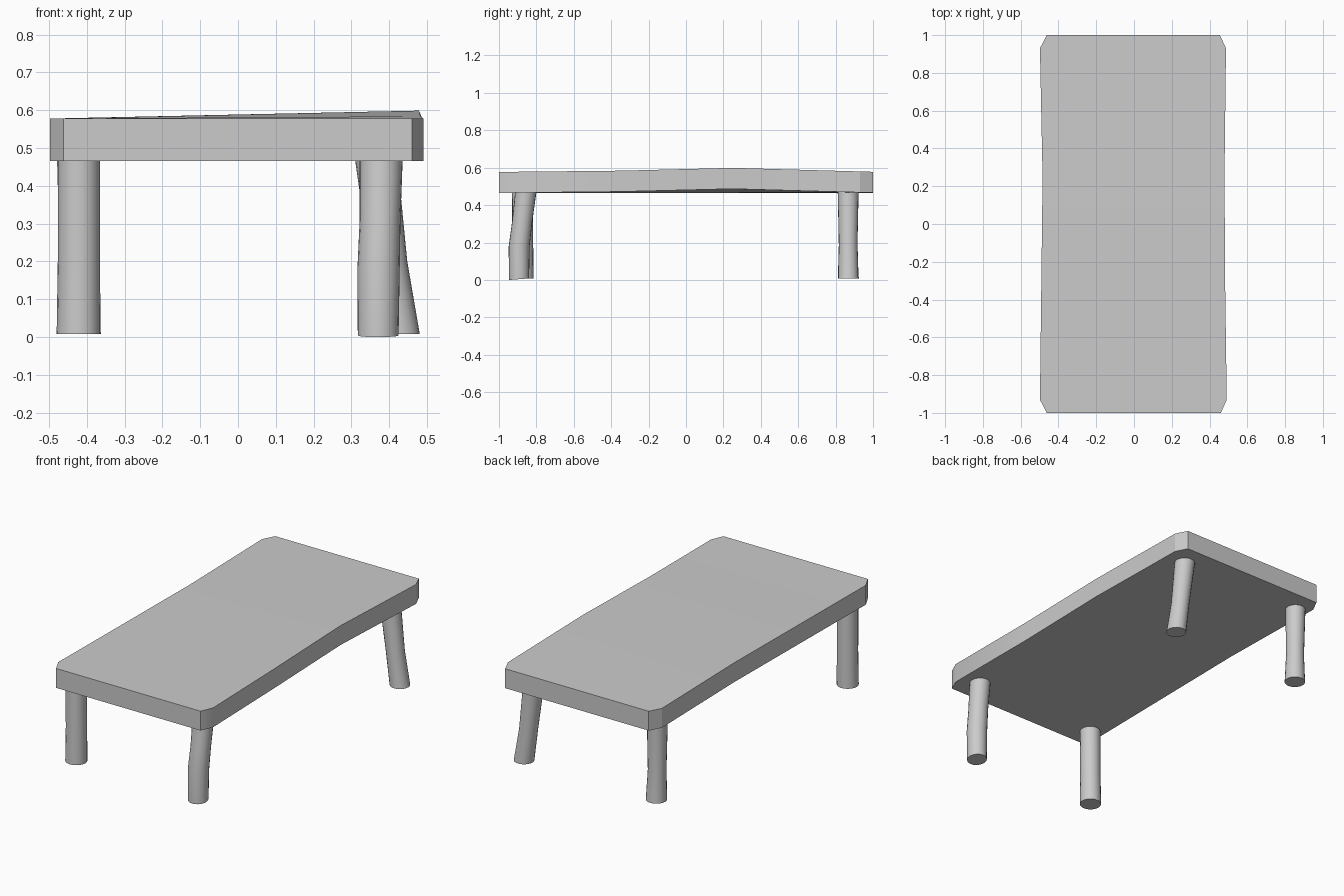
import bpy
import bmesh
import math

cube = bpy.data.objects.get("Cube")
if cube:
    bpy.data.objects.remove(cube, do_unlink=True)

# One plain grey for the whole table
grey = bpy.data.materials.new("light grey")
grey.use_nodes = True
GREY = (0.6, 0.6, 0.6, 1)
grey.diffuse_color = GREY
grey.node_tree.nodes["Principled BSDF"].inputs["Base Color"].default_value = GREY


def loft(name, rings, smooth_angle):
    """Skin a list of equal-length point rings and cap both ends."""
    bm = bmesh.new()
    loops = [[bm.verts.new(p) for p in ring] for ring in rings]
    for a, b in zip(loops, loops[1:]):
        for i in range(len(a)):
            j = (i + 1) % len(a)
            bm.faces.new((a[i], a[j], b[j], b[i]))
    bm.faces.new(loops[0])
    bm.faces.new(loops[-1])
    bmesh.ops.recalc_face_normals(bm, faces=bm.faces)
    mesh = bpy.data.meshes.new(name)
    bm.to_mesh(mesh)
    bm.free()
    mesh.materials.append(grey)
    obj = bpy.data.objects.new(name, mesh)
    bpy.context.collection.objects.link(obj)
    bpy.ops.object.select_all(action="DESELECT")
    obj.select_set(True)
    bpy.context.view_layer.objects.active = obj
    bpy.ops.object.shade_smooth_by_angle(angle=math.radians(smooth_angle))
    return obj


# Tabletop: warped slab with clipped corners (y, left edge, right edge, rise)
stations = [
    (-1.0, -0.462, 0.46, 0),
    (-0.93, -0.498, 0.491, 0),
    (-0.35, -0.491, 0.483, 0.006),
    (0.25, -0.484, 0.479, 0.021),
    (0.93, -0.498, 0.487, 0.002),
    (1.0, -0.462, 0.455, 0),
]
slab = []
for y, x0, x1, rise in stations:
    slab.append([(x0, y, 0.466), (x1, y, 0.466 + rise),
                 (x1, y, 0.578 + rise), (x0, y, 0.578)])
loft("tabletop", slab, 25)

# Legs: slightly bent round posts, each from the foot up (x, y, z, radius)
legs = {
    "front_right_leg": [(-0.422, -0.873, 0.008, 0.058), (-0.421, -0.873, 0.2, 0.056),
                        (-0.421, -0.874, 0.475, 0.056)],
    "front_left_leg": [(0.371, -0.893, 0.004, 0.054), (0.372, -0.892, 0.18, 0.056),
                       (0.376, -0.876, 0.31, 0.054), (0.379, -0.856, 0.475, 0.057)],
    "back_left_leg": [(0.427, 0.868, 0.008, 0.054), (0.398, 0.867, 0.2, 0.050),
                      (0.365, 0.867, 0.475, 0.056)],
    "back_right_leg": [(-0.419, 0.868, 0.008, 0.056), (-0.422, 0.866, 0.18, 0.049),
                       (-0.424, 0.867, 0.475, 0.055)],
}
SIDES = 20
for name, path in legs.items():
    rings = []
    for x, y, z, r in path:
        turns = [math.tau * i / SIDES for i in range(SIDES)]
        # The front left foot is cut at a slight slant
        slant = 0.08 if name == "front_left_leg" and z < 0.1 else 0
        rings.append([(x + r * math.cos(t), y + r * math.sin(t),
                       z - slant * r * math.sin(-t)) for t in turns])
    loft(name, rings, 35)
